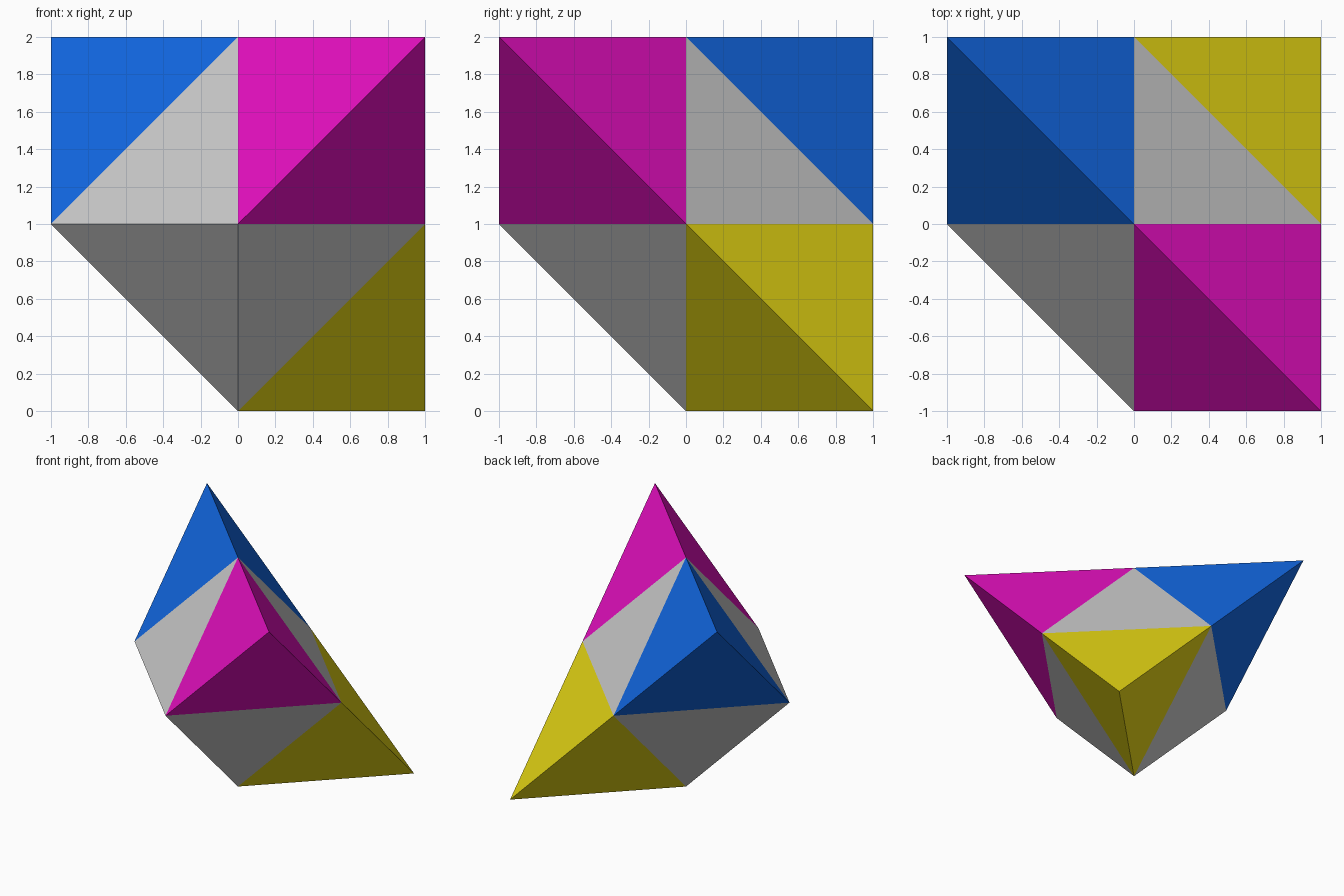
import bpy, bmesh
from mathutils import Vector

if "Cube" in bpy.data.objects:
    bpy.data.objects.remove(bpy.data.objects["Cube"])

CENTRE = Vector((0, 0, 1))


def solid(name, points, color=None):
    """Flat-faced convex solid through the given points."""
    bm = bmesh.new()
    for p in points:
        bm.verts.new(Vector(p) + CENTRE)
    bmesh.ops.convex_hull(bm, input=bm.verts[:])
    bmesh.ops.recalc_face_normals(bm, faces=bm.faces[:])
    mesh = bpy.data.meshes.new(name)
    bm.to_mesh(mesh)
    bm.free()
    obj = bpy.data.objects.new(name, mesh)
    bpy.context.collection.objects.link(obj)
    if color:
        mat = bpy.data.materials.new(name + "_color")
        mat.diffuse_color = (*color, 1)
        mat.use_nodes = True
        mat.node_tree.nodes["Principled BSDF"].inputs["Base Color"].default_value = mat.diffuse_color
        mesh.materials.append(mat)
    return obj


def corner_tetrahedron(name, corner, color):
    """Tetrahedron on one octahedron face, reaching out to a cube corner."""
    x, y, z = corner
    solid(name, [corner, (x, 0, 0), (0, y, 0), (0, 0, z)], color)


# Central grey octahedron
solid("core_octahedron", [(1, 0, 0), (-1, 0, 0), (0, 1, 0),
                          (0, -1, 0), (0, 0, 1), (0, 0, -1)])

# Three coloured corners; the fourth, at front left bottom, is left open
corner_tetrahedron("blue_corner", (-1, 1, 1), (0.006, 0.14, 0.78))
corner_tetrahedron("magenta_corner", (1, -1, 1), (0.79, 0.005, 0.53))
corner_tetrahedron("yellow_corner", (1, 1, -1), (0.80, 0.68, 0.007))
